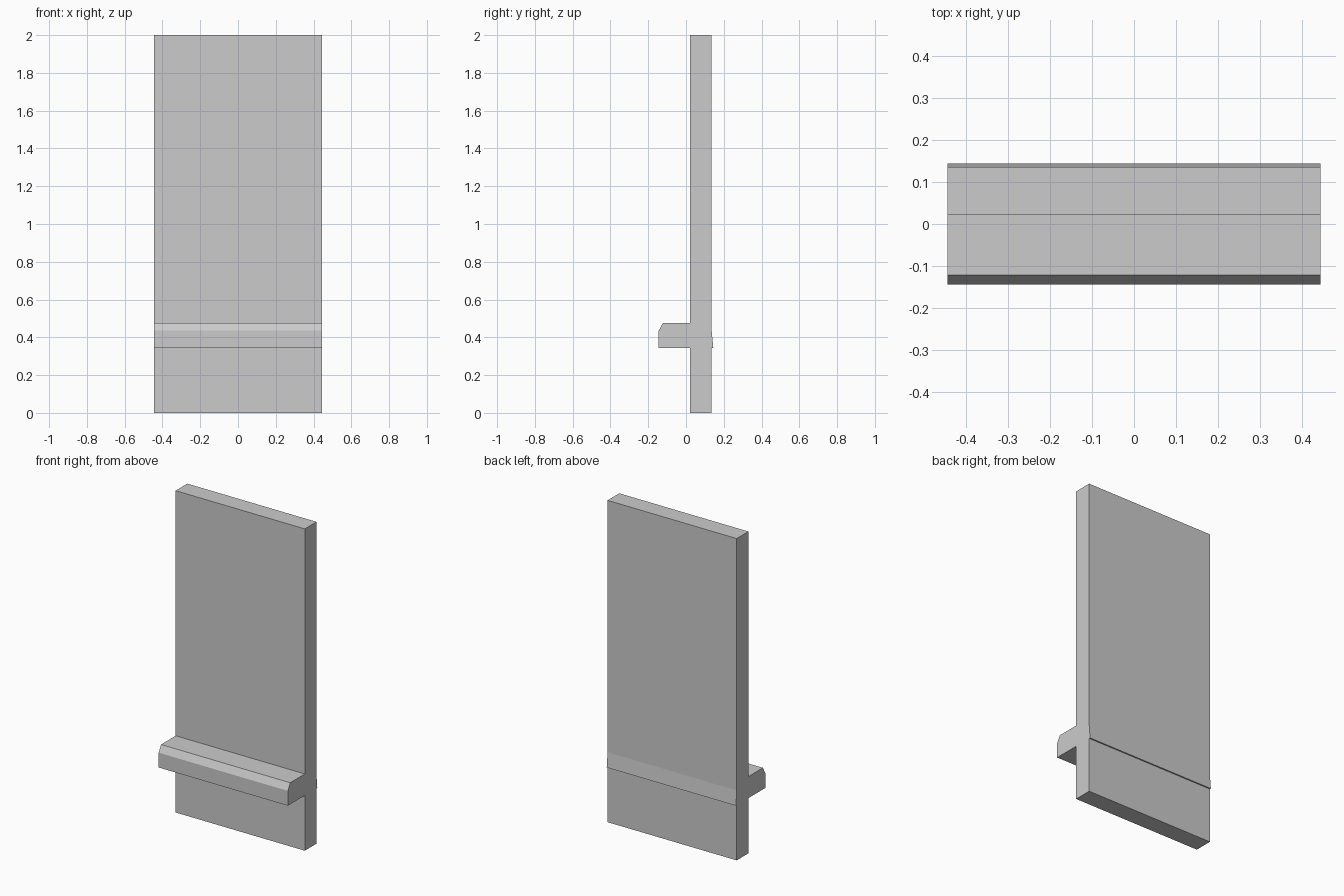
import bpy
import bmesh

cube = bpy.data.objects.get("Cube")
if cube:
    bpy.data.objects.remove(cube, do_unlink=True)

HALF_WIDTH = 0.444
FRONT, BACK = 0.0215, 0.136      # faces of the upright panel
REACH = 0.1445                   # front and back reach of the ledge
LOW, BEVEL, HIGH = 0.343, 0.435, 0.477

# Plain grey material
grey = bpy.data.materials.new("plain grey")
grey.use_nodes = True
colour = (0.6, 0.6, 0.6, 1)
grey.diffuse_color = colour
grey.node_tree.nodes["Principled BSDF"].inputs["Base Color"].default_value = colour


def extrude_profile(name, profile, half_width, material):
    """Extrude a closed (y, z) outline along x."""
    bm = bmesh.new()
    face = bm.faces.new([bm.verts.new((-half_width, y, z)) for y, z in profile])
    result = bmesh.ops.extrude_face_region(bm, geom=[face])
    moved = [v for v in result["geom"] if isinstance(v, bmesh.types.BMVert)]
    bmesh.ops.translate(bm, verts=moved, vec=(2 * half_width, 0, 0))
    bmesh.ops.recalc_face_normals(bm, faces=bm.faces)
    mesh = bpy.data.meshes.new(name)
    bm.to_mesh(mesh)
    bm.free()
    mesh.materials.append(material)
    obj = bpy.data.objects.new(name, mesh)
    bpy.context.collection.objects.link(obj)
    return obj


# Upright panel with a bevelled front ledge and a thin sloping lip behind
outline = [
    (FRONT, 0), (BACK, 0),
    (BACK, LOW), (REACH, LOW), (BACK, BEVEL),
    (BACK, 2), (FRONT, 2),
    (FRONT, HIGH), (-0.1215, HIGH), (-REACH, BEVEL), (-REACH, LOW), (FRONT, LOW),
]
extrude_profile("panel_with_ledge", outline, HALF_WIDTH, grey)
